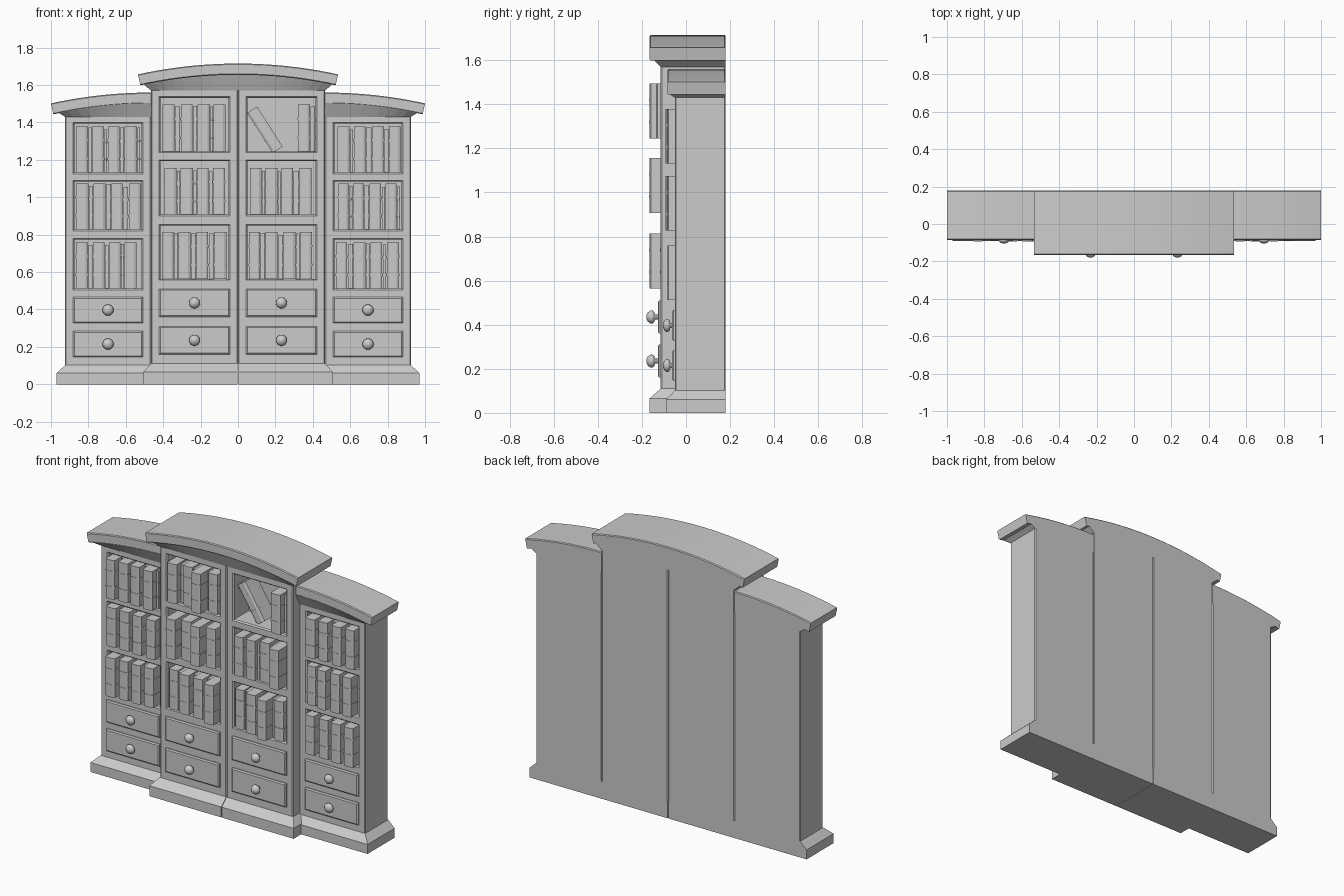
import bpy, bmesh, math, random
from mathutils import Matrix, Vector

if "Cube" in bpy.data.objects:
    bpy.data.objects.remove(bpy.data.objects["Cube"])

random.seed(4)
BACK = 0.18      # flat rear plane
R, T = 2.5, 0.06  # crown arc radius and thickness


def finish(name, bm, smooth=False):
    bmesh.ops.remove_doubles(bm, verts=bm.verts, dist=1e-5)
    bmesh.ops.recalc_face_normals(bm, faces=bm.faces)
    me = bpy.data.meshes.new(name)
    bm.to_mesh(me)
    bm.free()
    ob = bpy.data.objects.new(name, me)
    bpy.context.collection.objects.link(ob)
    for p in me.polygons:
        p.use_smooth = smooth
    return ob


def skin(bm, rings, start=True, end=True):
    """Join closed rings of points into a tube, with optional caps."""
    vs = [[bm.verts.new(p) for p in r] for r in rings]
    n = len(vs[0])
    for a, b in zip(vs, vs[1:]):
        for i in range(n):
            j = (i + 1) % n
            bm.faces.new((a[i], a[j], b[j], b[i]))
    if start:
        bm.faces.new(vs[0])
    if end:
        bm.faces.new(vs[-1])


def loft(name, rings, smooth=False):
    bm = bmesh.new()
    skin(bm, rings)
    return finish(name, bm, smooth)


def rect_z(x0, x1, y0, y1, z):
    return [(x0, y0, z), (x1, y0, z), (x1, y1, z), (x0, y1, z)]


def rect_y(x0, x1, z0, z1, y, inset=0.0):
    i = inset
    return [(x0 + i, y, z0 + i), (x1 - i, y, z0 + i), (x1 - i, y, z1 - i), (x0 + i, y, z1 - i)]


def carcass(name, x0, x1, a, b, y0, z0, z1, shelves, cavity):
    """Cabinet body with framed open compartments."""
    xs = [x0, a, b, x1]
    zs = sorted([z0, z1] + [z for s in shelves for z in s])
    bm = bmesh.new()
    for i in range(3):
        for j in range(len(zs) - 1):
            cell = (xs[i], xs[i + 1], zs[j], zs[j + 1])
            if i == 1 and (zs[j], zs[j + 1]) in shelves:
                skin(bm, [rect_y(*cell, y0), rect_y(*cell, y0 + 0.008, 0.007),
                          rect_y(*cell, cavity, 0.007)], start=False)
            else:
                bm.faces.new([bm.verts.new(p) for p in rect_y(*cell, y0)])
    bmesh.ops.remove_doubles(bm, verts=bm.verts, dist=1e-5)
    rim = [e for e in bm.edges if e.is_boundary]
    out = bmesh.ops.extrude_edge_only(bm, edges=rim)["geom"]
    for v in out:
        if isinstance(v, bmesh.types.BMVert):
            v.co.y = BACK
    bmesh.ops.edgeloop_fill(bm, edges=[e for e in bm.edges if e.is_boundary])
    corners = [e for e in bm.edges
               if all(min(abs(v.co.x - x0), abs(v.co.x - x1)) < 1e-5 for v in e.verts)
               and abs(e.verts[0].co.y - e.verts[1].co.y) < 1e-5
               and abs(e.verts[0].co.x - e.verts[1].co.x) < 1e-5]
    bmesh.ops.bevel(bm, geom=corners, offset=0.005, segments=1, affect='EDGES')
    return finish(name, bm)


def crown(name, s, peak, xa, xb, y0, ztop, n):
    """Arched slab, radially cut at its ends, with chamfered edges."""
    c, rings = 0.005, []
    a0, a1 = math.asin((xa - peak) / R), math.asin((xb - peak) / R)
    sec = [(BACK, -T), (y0 + c, -T), (y0, c - T), (y0, -c), (y0 + c, 0), (BACK - c, 0), (BACK, -c)]
    for i in range(n + 1):
        t = a0 + (a1 - a0) * i / n
        rings.append([(s * (peak + (R + d) * math.sin(t)), y, ztop - R + (R + d) * math.cos(t))
                      for y, d in sec])
    return loft(name, rings)


def flare(name, s, peak, bot, top, y0, zb, ztop, n):
    """Sloped moulding joining the flat carcass top to the arched crown."""
    rings = []
    for i in range(n + 1):
        t = i / n
        xb, xt = bot[0] + (bot[1] - bot[0]) * t, top[0] + (top[1] - top[0]) * t
        z = ztop - R + math.sqrt((R - T + 0.003) ** 2 - (xt - peak) ** 2)
        rings.append([(s * xb, y0, zb), (s * xt, y0 - 0.035, z), (s * xt, BACK, z), (s * xb, BACK, zb)])
    return loft(name, rings)


def drawer(name, a, b, y0, z0, z1, reach):
    loft(name, [rect_y(a, b, z0, z1, y0 + 0.004), rect_y(a, b, z0, z1, y0 - 0.007),
                rect_y(a, b, z0, z1, y0 - 0.013, 0.007)])
    # turned knob
    prof = [(0.012, 0.15), (0.011, 0.38), (0.024, 0.45), (0.030, 0.58), (0.029, 0.72), (0.020, 0.90), (0.007, 1.0)]
    cx, cz = (a + b) / 2, (z0 + z1) / 2
    loft(name + "_knob", [[(cx + r * math.cos(k * math.pi / 8), y0 - d * reach, cz + r * math.sin(k * math.pi / 8))
                           for k in range(16)] for r, d in prof], True)


def book(name, w, h, front, back, cx, z, tilt=0.0):
    """Block with a rounded spine and two raised spine bands."""
    bm = bmesh.new()

    def block(z0, z1, g):
        c = w * 0.2
        ring = [(-w / 2 - g, back), (-w / 2 - g, front + c / 2), (-w / 2 + c, front - g),
                (w / 2 - c, front - g), (w / 2 + g, front + c / 2), (w / 2 + g, back)]
        skin(bm, [[(x, y, k) for x, y in ring] for k in (z0, z1)])
    block(-h / 2, h / 2, 0)
    for f in (-0.2, 0.2):
        block(h * f - 0.006, h * f + 0.006, 0.002)
    bm.transform(Matrix.Translation(Vector((cx, 0, z))) @ Matrix.Rotation(tilt, 4, 'Y'))
    finish(name, bm)


def book_row(name, a, b, z0, h, y0, back, out):
    """Proud volumes alternating with slimmer ones set back in the shelf."""
    x, i = a + random.uniform(0.012, 0.03), 0
    while True:
        proud = i % 2 == 0
        w = random.uniform(0.062, 0.07) if proud else random.uniform(0.016, 0.032)
        if x + w > b - 0.01:
            break
        front = y0 - random.choice(out) if proud else y0 + random.uniform(0.0, 0.04)
        hh = h if proud else h - random.uniform(0.004, 0.02)
        book(f"{name}_{i}", w - 0.003, hh, front, back, x + w / 2, z0 + hh / 2)
        x, i = x + w, i + 1


CY, SY = -0.115, -0.05   # centre and wing front planes
c_shelves = [(0.557, 0.855), (0.90, 1.20), (1.238, 1.538)]
s_shelves = [(0.505, 0.78), (0.82, 1.09), (1.125, 1.40)]

for s, side in ((-1, "left"), (1, "right")):
    def span(p, q):
        return sorted((s * p, s * q))

    # centre half: plinth, carcass, drawers
    loft(f"centre_plinth_{side}",
         [rect_z(s * 0.002, s * 0.505, -0.165, BACK, 0), rect_z(s * 0.002, s * 0.505, -0.165, BACK, 0.066),
          rect_z(s * 0.002, s * 0.467, CY, BACK, 0.11)])
    a, b = span(0.043, 0.422)
    carcass(f"centre_carcass_{side}", *span(0.0005, 0.465), a, b, CY, 0.11, 1.57, c_shelves, 0.035)
    for k, (z0, z1) in enumerate(((0.16, 0.31), (0.36, 0.51))):
        drawer(f"centre_drawer_{side}_{k}", a, b, CY, z0, z1, 0.065)
    for k, (z0, z1) in enumerate(c_shelves):
        if not (s > 0 and k == 2):
            book_row(f"centre_book_{side}_{k}", a, b, z0 + 0.007, 0.25, CY, 0.033, (0.05, 0.05, 0.02, 0.0))

    # side wing: plinth, carcass, drawers, arched top
    loft(f"wing_plinth_{side}",
         [rect_z(s * 0.465, s * 0.97, -0.09, BACK, 0), rect_z(s * 0.465, s * 0.97, -0.09, BACK, 0.06),
          rect_z(s * 0.465, s * 0.925, SY, BACK, 0.102)])
    a, b = span(0.508, 0.882)
    carcass(f"wing_carcass_{side}", *span(0.4655, 0.925), a, b, SY, 0.102, 1.43, s_shelves, 0.10)
    for k, (z0, z1) in enumerate(((0.145, 0.285), (0.327, 0.467))):
        drawer(f"wing_drawer_{side}_{k}", a, b, SY, z0, z1, 0.055)
    for k, (z0, z1) in enumerate(s_shelves):
        book_row(f"wing_book_{side}_{k}", a, b, z0 + 0.007, 0.247, SY, 0.098, (0.042, 0.035, 0.028))
    flare(f"wing_moulding_{side}", s, 0.465, (0.465, 0.925), (0.465, 0.96), SY, 1.43, 1.56, 10)
    crown(f"wing_crown_{side}", s, 0.465, 0.465, 1.0, -0.085, 1.56, 10)

# leaning and upright volumes in the top right compartment
book("leaning_book", 0.063, 0.254, -0.08, 0.033, 0.144, 1.361, math.radians(-32.5))
book("upright_book", 0.066, 0.25, -0.135, 0.033, 0.353, 1.37)
book("upright_book_slim", 0.024, 0.24, -0.09, 0.033, 0.40, 1.365)

# centre arched top
flare("centre_moulding", 1, 0, (-0.465, 0.465), (-0.505, 0.505), CY, 1.57, 1.715, 20)
crown("centre_crown", 1, 0, -0.535, 0.535, -0.165, 1.715, 20)
